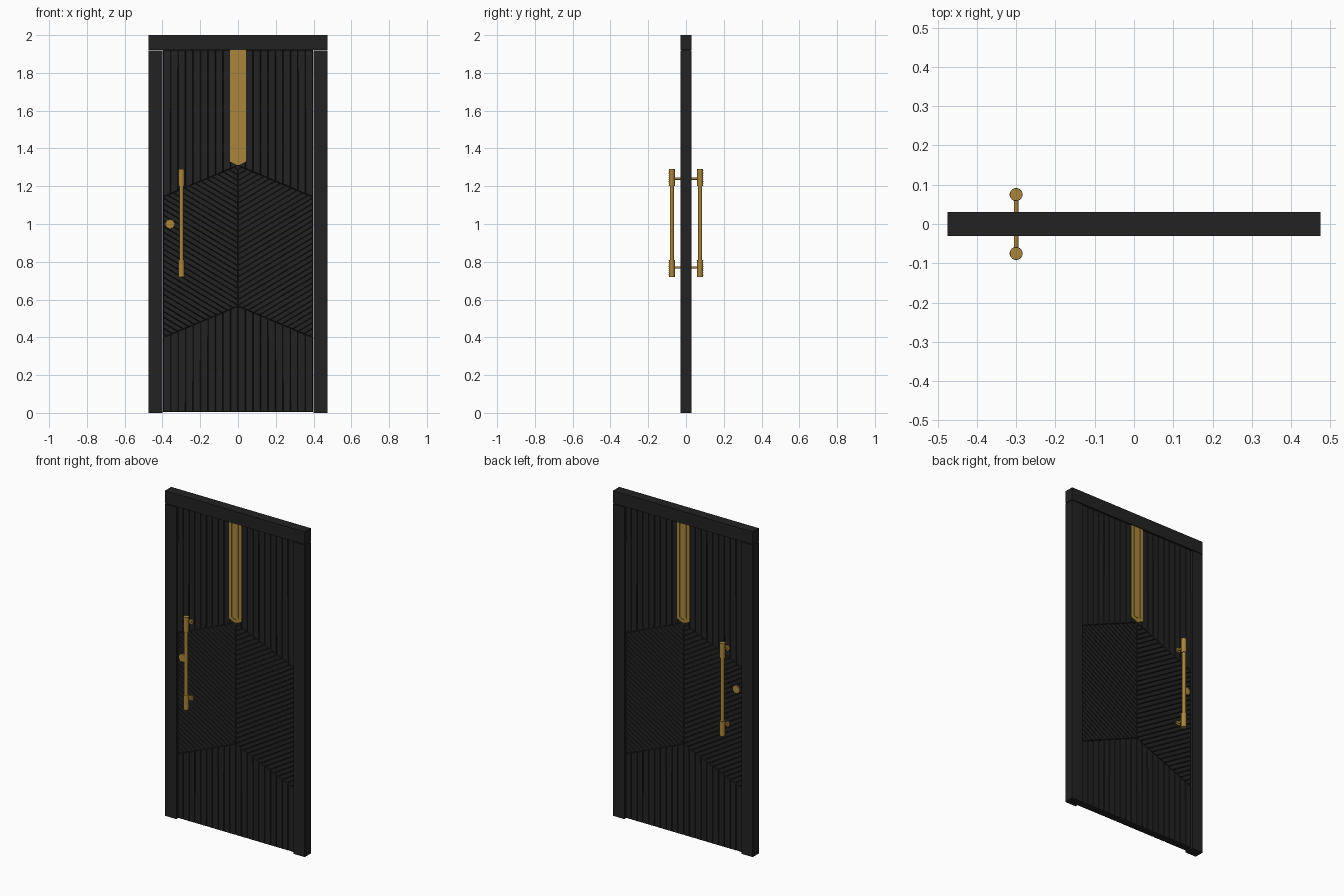
import bpy, bmesh, math
from mathutils import Vector, Matrix

if "Cube" in bpy.data.objects:
    bpy.data.objects.remove(bpy.data.objects["Cube"])


def material(name, rgb):
    m = bpy.data.materials.new(name)
    m.diffuse_color = (*rgb, 1)
    m.use_nodes = True
    m.node_tree.nodes["Principled BSDF"].inputs["Base Color"].default_value = m.diffuse_color
    return m


BLACK = material("charcoal", (0.016, 0.016, 0.016))
GOLD = material("brass", (0.40, 0.235, 0.045))


def finish(bm, name, mat, smooth=False):
    me = bpy.data.meshes.new(name)
    bm.to_mesh(me)
    bm.free()
    me.materials.append(mat)
    ob = bpy.data.objects.new(name, me)
    bpy.context.collection.objects.link(ob)
    if smooth:
        bpy.context.view_layer.objects.active = ob
        ob.select_set(True)
        bpy.ops.object.shade_smooth_by_angle(angle=math.radians(40))
        ob.select_set(False)
    return ob


def box(name, x0, x1, y0, y1, z0, z1, mat):
    bm = bmesh.new()
    size = Matrix.Diagonal((x1 - x0, y1 - y0, z1 - z0, 1))
    mid = Matrix.Translation(((x0 + x1) / 2, (y0 + y1) / 2, (z0 + z1) / 2))
    bmesh.ops.create_cube(bm, size=1, matrix=mid @ size)
    return finish(bm, name, mat)


def rod(name, a, b, r, sides=24):
    a, b = Vector(a), Vector(b)
    bm = bmesh.new()
    rot = (b - a).to_track_quat('Z', 'Y').to_matrix().to_4x4()
    bmesh.ops.create_cone(bm, cap_ends=True, segments=sides, radius1=r, radius2=r,
                          depth=(b - a).length, matrix=Matrix.Translation((a + b) / 2) @ rot)
    return finish(bm, name, GOLD, True)


def knurled(name, a, b, r, rings, sides=24):
    """Cylinder with a diamond pattern of small bumps."""
    a, b = Vector(a), Vector(b)
    bm = bmesh.new()
    rot = (b - a).to_track_quat('Z', 'Y').to_matrix()
    loops = []
    for i in range(rings + 1):
        loop = []
        for k in range(sides):
            rr = r if (i + k) % 2 else r * 0.93
            t = 2 * math.pi * k / sides
            loop.append(bm.verts.new(a.lerp(b, i / rings) + rot @ Vector((rr * math.cos(t), rr * math.sin(t), 0))))
        loops.append(loop)
    for lo, hi in zip(loops, loops[1:]):
        for k in range(sides):
            n = (k + 1) % sides
            bm.faces.new((lo[k], lo[n], hi[n], hi[k]))
    bm.faces.new(loops[0][::-1])
    bm.faces.new(loops[-1])
    return finish(bm, name, GOLD)


def clip(poly, keep):
    """Clip a 2D polygon to the half plane keep(p) >= 0."""
    out = []
    for p, q in zip(poly, poly[1:] + poly[:1]):
        dp, dq = keep(p), keep(q)
        if dp >= 0:
            out.append(p)
        if dp * dq < 0:
            t = dp / (dp - dq)
            out.append((p[0] + (q[0] - p[0]) * t, p[1] + (q[1] - p[1]) * t))
    return out


def plate(name, poly, side, y0, y1):
    """Extruded outline on one face of the door."""
    bm = bmesh.new()
    f = bm.faces.new([bm.verts.new((x, side * y0, z)) for x, z in poly])
    ext = bmesh.ops.extrude_face_region(bm, geom=[f])
    bmesh.ops.translate(bm, vec=(0, side * (y1 - y0), 0),
                        verts=[v for v in ext['geom'] if isinstance(v, bmesh.types.BMVert)])
    bmesh.ops.recalc_face_normals(bm, faces=bm.faces)
    return finish(bm, name, GOLD)


# frame
for s, n in ((-1, "left"), (1, "right")):
    x0, x1 = sorted((s * 0.399, s * 0.475))
    box(n + "_stile", x0, x1, -0.03, 0.03, 0, 1.918, BLACK)
box("top_rail", -0.475, 0.475, -0.03, 0.03, 1.922, 2.0, BLACK)

# panel core
W, TOP, BASE, SLOPE = 0.396, 1.921, 0.005, 0.42
box("panel_core", -W, W, -0.014, 0.014, BASE, TOP, BLACK)


def upper(x):
    return 1.31 - SLOPE * abs(x)


def lower(x):
    return 0.565 - SLOPE * abs(x)


# slat outlines for the right half, mirrored to the left later
polys = []
count = 10
for i in range(count):
    a, b = W * i / count, W * (i + 1) / count
    polys.append([(a, upper(a)), (b, upper(b)), (b, TOP), (a, TOP)])
    polys.append([(a, BASE), (b, BASE), (b, lower(b)), (a, lower(a))])
rise, pitch = 0.6, 0.03
z = 0.0
while z < 1.4:
    p = [(0, z), (W, z + rise * W), (W, z + pitch + rise * W), (0, z + pitch)]
    p = clip(p, lambda q: upper(q[0]) - q[1])
    p = clip(p, lambda q: q[1] - lower(q[0])) if p else p
    if len(p) > 2:
        polys.append(p)
    z += pitch

# chamfered slats on both faces
for side, n in ((-1, "front"), (1, "back")):
    bm = bmesh.new()
    for p in polys:
        for m in (-1, 1):
            f = bm.faces.new([bm.verts.new((m * x, side * 0.0138, zz)) for x, zz in p])
            f.normal_update()
            if f.normal.y * side < 0:
                f.normal_flip()
    bad = [f for f in bm.faces if f.calc_area() < 0.0003]
    bmesh.ops.delete(bm, geom=bad, context='FACES')
    bmesh.ops.inset_individual(bm, faces=bm.faces[:], thickness=0.003, depth=0.009)
    finish(bm, n + "_slats", BLACK)

    # brass inlay: pointed channel around a pointed bar
    o, i = 0.042, 0.025
    plate(n + "_inlay_channel", [(-o, TOP), (-o, 1.33), (0, 1.31), (o, 1.33), (o, TOP), (i, TOP),
                                 (i, 1.342), (0, 1.33), (-i, 1.342), (-i, TOP)], side, 0.013, 0.027)
    c = 0.019
    plate(n + "_inlay_bar", [(-c, TOP), (-c, 1.347), (0, 1.338), (c, 1.347), (c, TOP)], side, 0.013, 0.027)
    plate(n + "_inlay_backing", [(-0.04, TOP), (-0.04, 1.332), (0, 1.313), (0.04, 1.332), (0.04, TOP)],
          side, 0.013, 0.0235)

    # pull handle
    hx, hy = -0.30, side * 0.075
    rod(n + "_handle_bar", (hx, hy, 0.80), (hx, hy, 1.21), 0.011)
    for z0, zp, e in ((0.72, 0.77, "lower"), (1.20, 1.24, "upper")):
        knurled(f"{n}_{e}_grip", (hx, hy, z0), (hx, hy, z0 + 0.09), 0.0165, 18)
        rod(f"{n}_{e}_post", (hx, side * 0.015, zp), (hx, hy, zp), 0.006, 16)
        rod(f"{n}_{e}_rosette", (hx, side * 0.015, zp), (hx, side * 0.029, zp), 0.015)

    # lock
    knurled(n + "_lock", (-0.36, side * 0.014, 1.0), (-0.36, side * 0.0295, 1.0), 0.025, 3)
